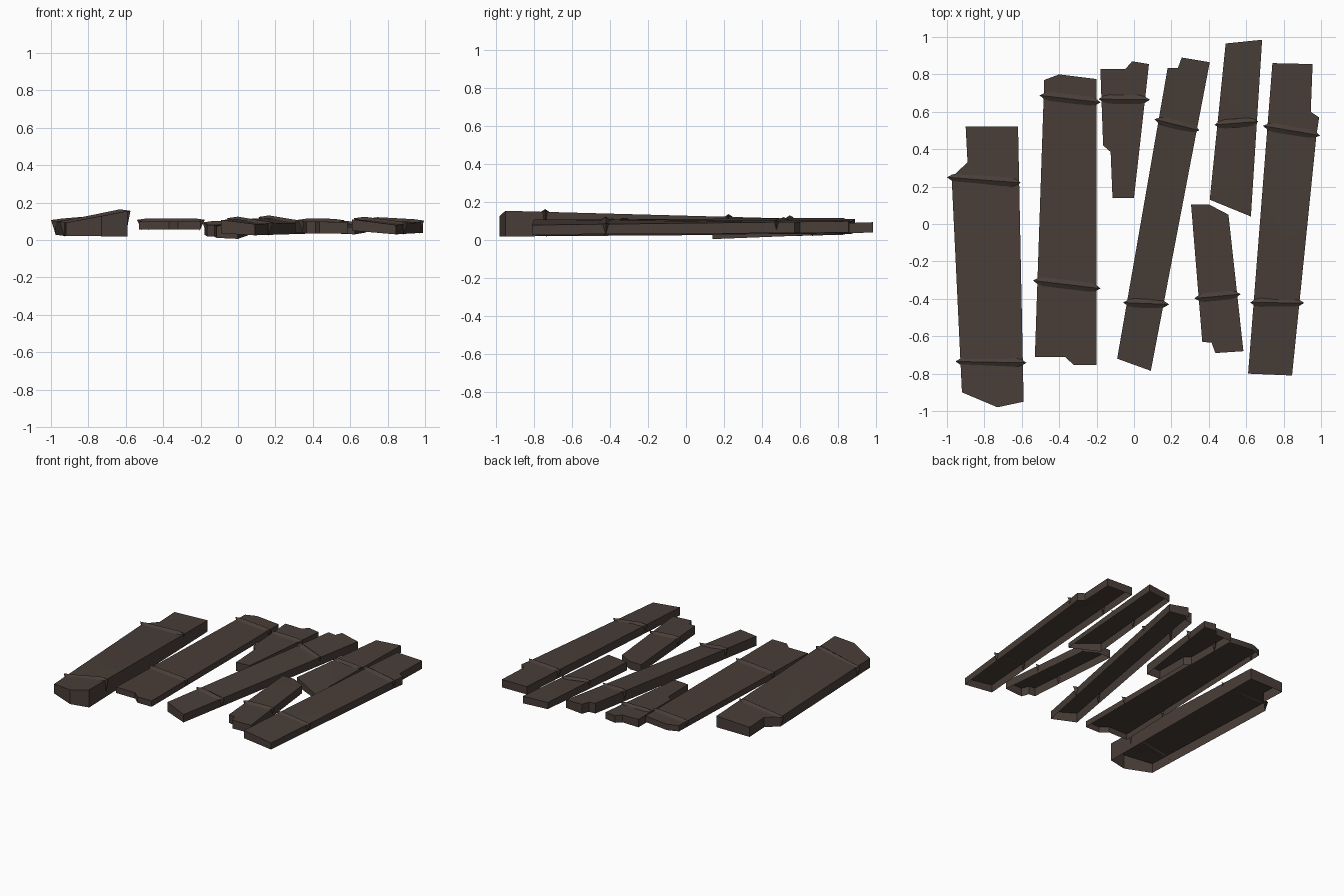
import bpy, bmesh
from mathutils import Vector

if "Cube" in bpy.data.objects:
    bpy.data.objects.remove(bpy.data.objects["Cube"])

wood = bpy.data.materials.new("dark brown wood")
wood.diffuse_color = (0.066, 0.048, 0.040, 1)
wood.use_nodes = True
wood.node_tree.nodes["Principled BSDF"].inputs["Base Color"].default_value = wood.diffuse_color


def finish(bm, name):
    bmesh.ops.recalc_face_normals(bm, faces=bm.faces)
    # open shells: make sure the upper faces look upwards
    top = max(bm.faces, key=lambda f: f.calc_area() * abs(f.normal.z))
    if top.normal.z < 0:
        bmesh.ops.reverse_faces(bm, faces=bm.faces)
    me = bpy.data.meshes.new(name)
    bm.to_mesh(me)
    bm.free()
    me.materials.append(wood)
    ob = bpy.data.objects.new(name, me)
    bpy.context.collection.objects.link(ob)
    bpy.context.view_layer.objects.active = ob
    ob.select_set(True)
    bpy.ops.object.shade_smooth_by_angle(angle=0.6)
    ob.select_set(False)


def height(p, box, z):
    """Bilinear height from corner heights front-left, front-right, back-left, back-right."""
    y0, y1, xl0, xr0, xl1, xr1 = box
    v = (p[1] - y0) / (y1 - y0)
    left, right = xl0 + (xl1 - xl0) * v, xr0 + (xr1 - xr0) * v
    u = min(1, max(0, (p[0] - left) / (right - left)))
    v = min(1, max(0, v))
    return (z[0] * (1 - u) + z[1] * u) * (1 - v) + (z[2] * (1 - u) + z[3] * u) * v


def plank(name, outline, box, zt, zb, bands, fold=None):
    # board: top sheet and side walls, open underneath
    bm = bmesh.new()
    top = [bm.verts.new((*p, height(p, box, zt))) for p in outline]
    low = [bm.verts.new((*p, height(p, box, zb))) for p in outline]
    face = bm.faces.new(top)
    n = len(top)
    for i in range(n):
        j = (i + 1) % n
        bm.faces.new((top[j], top[i], low[i], low[j]))
    if fold:
        bmesh.ops.connect_verts(bm, verts=[top[k] for k in fold])
    else:
        bmesh.ops.triangulate(bm, faces=[face])
    finish(bm, name)

    # raised straps: pointed ridge over the top and down both edges
    for k, (a, b) in enumerate(bands):
        a, b = Vector(a), Vector(b)
        d = (b - a).normalized()
        w = Vector((-d.y, d.x)) * 0.024
        a_in, b_in = a + d * 0.027, b - d * 0.027
        ta, tb = height(a_in, box, zt), height(b_in, box, zt)
        la, lb = height(a_in, box, zb), height(b_in, box, zb)
        bm = bmesh.new()
        V = lambda p, z: bm.verts.new((p.x, p.y, z))
        ridge = [V(a_in, la - 0.005), V(a, ta + 0.008), V(a_in + d * 0.03, ta + 0.016),
                 V(b_in - d * 0.03, tb + 0.016), V(b, tb + 0.008), V(b_in, lb - 0.005)]
        for s in (1, -1):
            e = [V(a_in + w * s * 0.7, ta), V(a_in + d * 0.03 + w * s, ta),
                 V(b_in - d * 0.03 + w * s, tb), V(b_in + w * s * 0.7, tb)]
            bm.faces.new((ridge[0], ridge[1], e[0]))
            for i in range(3):
                bm.faces.new((ridge[i + 1], ridge[i + 2], e[i + 1], e[i]))
            bm.faces.new((ridge[4], ridge[5], e[3]))
        finish(bm, f"{name}_strap_{k + 1}")


plank("far_left_plank",
      [(-.90, .52), (-.62, .52), (-.59, -.95), (-.73, -.98), (-.92, -.90), (-.975, .25), (-.89, .33)],
      (-.95, .52, -.92, -.59, -.975, -.62),
      (.092, .155, .10, .115), (.02, .02, .03, .03),
      [((-1.0, .25), (-.605, .22)), ((-.955, -.735), (-.575, -.742))])

plank("left_plank",
      [(-.48, .77), (-.40, .80), (-.20, .775), (-.20, -.755), (-.32, -.755), (-.37, -.71), (-.53, -.71)],
      (-.755, .80, -.53, -.20, -.48, -.20),
      (.10, .10, .10, .10), (.055, .055, .055, .055),
      [((-.505, .688), (-.178, .65)), ((-.54, -.302), (-.178, -.345))])

plank("short_back_plank",
      [(-.18, .83), (-.045, .83), (-.01, .87), (.08, .855), (0, .14), (-.115, .14), (-.125, .385), (-.165, .42)],
      (.14, .87, -.13, 0, -.18, .08),
      (.075, .08, .09, .085), (.012, .006, .03, .035),
      [((-.19, .668), (.085, .664))])

plank("middle_plank",
      [(.18, .835), (.235, .835), (.255, .89), (.405, .865), (.09, -.785), (-.09, -.72)],
      (-.785, .89, -.10, .09, .19, .41),
      (.107, .085, .118, .095), (.035, .025, .04, .035),
      [((.11, .56), (.35, .50)), ((-.058, -.42), (.188, -.43))])

plank("short_front_plank",
      [(.305, .105), (.40, .105), (.505, .05), (.585, -.68), (.435, -.69), (.415, -.635), (.365, -.63)],
      (-.69, .105, .37, .585, .305, .50),
      (.10, .095, .10, .10), (.035, .035, .04, .04),
      [((.322, -.398), (.57, -.375))])

plank("twisted_back_plank",
      [(.49, .965), (.685, .985), (.625, .04), (.405, .13)],
      (.04, .985, .40, .625, .49, .685),
      (.105, .065, .09, .095), (.04, .03, .04, .04),
      [((.43, .53), (.665, .548))], fold=(0, 2))

plank("right_plank",
      [(.74, .86), (.955, .855), (.945, .60), (.99, .57), (.975, .47), (.845, -.81), (.61, -.80)],
      (-.81, .86, .61, .845, .74, .97),
      (.11, .08, .105, .10), (.05, .03, .045, .04),
      [((.69, .525), (.995, .473)), ((.62, -.42), (.91, -.422))])
